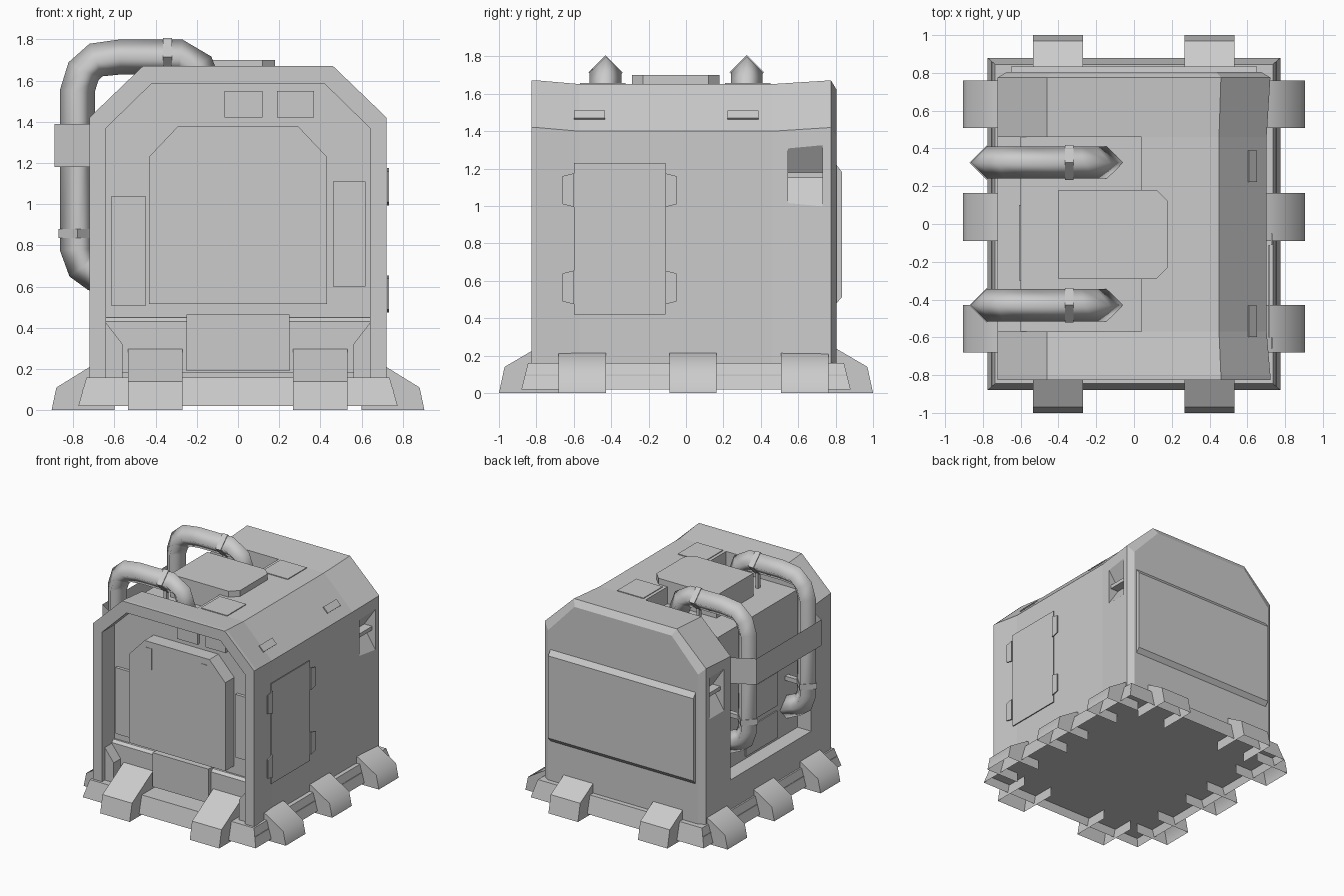
import bpy, bmesh
from math import radians
from mathutils import Vector

cube = bpy.data.objects.get("Cube")
if cube:
    bpy.data.objects.remove(cube, do_unlink=True)

GREY = (0.6, 0.6, 0.6, 1)
grey = bpy.data.materials.new("hull_grey")
grey.use_nodes = True
grey.diffuse_color = GREY
grey.node_tree.nodes["Principled BSDF"].inputs["Base Color"].default_value = GREY

DOWN, UP = (0, 0, -1), (0, 0, 1)


def loft(name, rings, smooth=0, skip=()):
    """Skin closed rings of points; faces towards a skip direction stay open."""
    bm = bmesh.new()
    loops = [[bm.verts.new(p) for p in ring] for ring in rings]
    n = len(loops[0])
    for a, b in zip(loops, loops[1:]):
        for i in range(n):
            j = (i + 1) % n
            bm.faces.new((a[i], a[j], b[j], b[i]))
    bm.faces.new(loops[0])
    bm.faces.new(loops[-1])
    bmesh.ops.recalc_face_normals(bm, faces=bm.faces[:])
    bm.normal_update()
    gone = [f for f in bm.faces if any(f.normal.dot(Vector(d)) > 0.99 for d in skip)]
    bmesh.ops.delete(bm, geom=gone, context="FACES")
    mesh = bpy.data.meshes.new(name)
    bm.to_mesh(mesh)
    bm.free()
    ob = bpy.data.objects.new(name, mesh)
    bpy.context.collection.objects.link(ob)
    mesh.materials.append(grey)
    if smooth:
        bpy.ops.object.select_all(action="DESELECT")
        ob.select_set(True)
        bpy.context.view_layer.objects.active = ob
        bpy.ops.object.shade_smooth_by_angle(angle=radians(smooth))
    return ob


def prism(name, axis, pts, a, b, **kw):
    """Extrude a 2D outline along an axis from a to b."""
    place = {"x": lambda p, d: (d, p[0], p[1]),
             "y": lambda p, d: (p[0], d, p[1]),
             "z": lambda p, d: (p[0], p[1], d)}[axis]
    return loft(name, [[place(p, d) for p in pts] for d in (a, b)], **kw)


def box(name, x0, x1, y0, y1, z0, z1):
    return prism(name, "z", [(x0, y0), (x1, y0), (x1, y1), (x0, y1)], z0, z1)


def mirror_x(pts):
    """Complete a right-hand outline with its left half."""
    return pts + [(-x, z) for x, z in reversed(pts)]


def diamond(u, v, r):
    return [(u + r, v), (u, v + r), (u - r, v), (u, v - r)]


def cut(target, cutter):
    mod = target.modifiers.new("cut", "BOOLEAN")
    mod.operation = "DIFFERENCE"
    mod.solver = "EXACT"
    mod.object = cutter
    bpy.context.view_layer.objects.active = target
    bpy.ops.object.modifier_apply(modifier=mod.name)
    bpy.data.objects.remove(cutter, do_unlink=True)


# Main shell: the roof and left wall are pinched between the end frames
def section(y, drop, left, right):
    def half(e):
        return [(0.722 - e, 0.16), (0.722 - e, 1.42 - drop), (0.46 - e / 2, 1.672 - drop)]
    return [(x, y, z) for x, z in half(left) + [(-x, z) for x, z in reversed(half(right))]]


stations = [(-0.825, 0, 0, 0), (-0.8, 0, 0, 0), (-0.57, 0.02, 0.02, 0), (0.46, 0.02, 0.02, 0),
            (0.775, 0, 0, 0), (0.805, 0.05, 0.05, 0.05)]
shell = loft("shell", [section(*s) for s in stations])

# Front alcove, pipe bay and rear side vents
cut(shell, prism("alcove_cutter", "y", mirror_x([(0.64, 0.1), (0.64, 1.37), (0.42, 1.585)]), -1, -0.665))
bay = [(-1, 0.4), (-0.6, 0.4), (-0.6, 1.515), (0.04, 1.515), (0.04, 2), (-1, 2)]
cut(shell, prism("bay_cutter", "y", bay, -0.57, 0.46))
for s in (1, -1):
    notch = [(s * 0.77, 1.4), (s * 0.61, 1.165), (s * 0.77, 0.92)]
    cut(shell, prism("vent_cutter", "y", notch, 0.545, 0.73))
    prism("vent_bar", "y", [(s * 0.6, 1.15), (s * 0.69, 1.15), (s * 0.69, 1.18), (s * 0.6, 1.18)],
          0.545, 0.73)

# Door with handles, and the alcove plates
prism("door", "y", mirror_x([(0.432, 0.515), (0.432, 1.23), (0.29, 1.38)]), -0.78, -0.65)
for x in (-0.252, 0.243):
    box("door_handle", x - 0.027, x + 0.027, -0.784, -0.775, 1.16, 1.33)
for x0, x1, z0, z1 in [(-0.615, -0.45, 0.505, 1.04), (0.46, 0.62, 0.6, 1.11),
                       (-0.065, 0.12, 1.42, 1.55), (0.19, 0.37, 1.42, 1.55)]:
    box("alcove_plate", x0, x1, -0.69, -0.65, z0, z1)

# Sill under the door, its centre step and side gussets
prism("door_sill", "x", [(-0.7, 0.18), (-0.7, 0.43), (-0.68, 0.45), (-0.65, 0.45), (-0.65, 0.18)],
      -0.64, 0.64)
box("door_step", -0.25, 0.25, -0.735, -0.65, 0.19, 0.465)
for s in (1, -1):
    gusset = [(s * 0.645, 0.43), (s * 0.56, 0.32), (s * 0.56, 0.16), (s * 0.645, 0.16)]
    prism("gusset", "y", gusset, -0.79, -0.65)

# Back panel with bevelled top and bottom
prism("back_panel", "x", [(0.79, 0.475), (0.805, 0.48), (0.835, 0.515), (0.835, 1.18),
                          (0.805, 1.22), (0.79, 1.23)], -0.65, 0.65)

# Side hatch, with hinge tabs standing just proud of it
prism("side_hatch", "x", [(-0.6, 0.42), (-0.11, 0.42), (-0.11, 1.23), (-0.6, 1.23)], 0.712, 0.72)
for edge, tip in ((-0.6, -0.66), (-0.11, -0.05)):
    for z in (0.565, 1.085):
        prism("hinge_tab", "x", [(edge, z - 0.09), (tip, z - 0.075), (tip, z + 0.075), (edge, z + 0.09)],
              0.724, 0.732)

# Roof hatch, roof plates and slope plates
prism("roof_hatch", "z", [(-0.4, -0.29), (0.12, -0.29), (0.18, -0.23), (0.18, 0.12), (0.12, 0.18),
                          (-0.4, 0.18)], 1.5, 1.7)
for y in (0.33, -0.445):
    box("roof_plate", 0.065, 0.3, y - 0.122, y + 0.122, 1.65, 1.658)
for y in (0.305, -0.515):
    prism("slope_plate", "y", [(0.604, 1.504), (0.644, 1.464), (0.65, 1.47), (0.61, 1.51)],
          y - 0.083, y + 0.083)

# Pipes with a diamond section, and their clamps
path = [(-0.56, 0.6), (-0.69, 0.66), (-0.75, 0.7), (-0.78, 0.78), (-0.78, 1.55), (-0.75, 1.645),
        (-0.69, 1.7), (-0.57, 1.715), (-0.28, 1.715), (-0.2, 1.67), (-0.14, 1.5)]
R = 0.085


def pipe(y):
    pts = [Vector((x, y, z)) for x, z in path]
    rings = []
    for i, p in enumerate(pts):
        t = (pts[min(i + 1, len(pts) - 1)] - pts[max(i - 1, 0)]).normalized()
        side = Vector((0, R, 0))
        out = t.cross(Vector((0, 1, 0))) * R
        rings.append([p + side, p + out, p - side, p - out])
    loft("pipe", rings, smooth=100)


for y in (0.325, -0.43):
    pipe(y)
    prism("top_clamp", "x", diamond(y, 1.715, R + 0.007), -0.365, -0.32)
    box("clamp_post", -0.355, -0.33, y - 0.015, y + 0.015, 1.5, 1.7)
    prism("lower_clamp", "z", diamond(-0.78, y, R + 0.006), 0.835, 0.88)
    box("clamp_arm", -0.74, -0.59, y - 0.02, y + 0.02, 0.84, 0.875)

# Open strap wrapped round both pipes, from one edge of the bay to the other
prism("pipe_strap", "z", [(-0.72, 0.46), (-0.89, 0.37), (-0.89, -0.46), (-0.72, -0.57)], 1.18, 1.39,
      skip=[UP, DOWN, (1, 0, 0)])
for z0, z1 in ((0.42, 0.64), (0.68, 0.95)):
    box("bay_plate", -0.609, -0.595, -0.3, 0.1, z0, z1)

# Sloped base skirt with a raised floor inside
loft("base", [[(x * a, y * b, z) for a, b in ((1, 1), (-1, 1), (-1, -1), (1, -1))]
              for x, y, z in ((0.775, 0.88, 0.02), (0.735, 0.845, 0.16))], skip=[DOWN])
box("underfloor", -0.755, 0.755, -0.86, 0.86, 0.08, 0.1)

# Hollow feet around the base, open below and behind
for s in (1, -1):
    side_foot = [(s * x, z) for x, z in
                 [(0.6, 0), (0.905, 0), (0.882, 0.11), (0.72, 0.21), (0.6, 0.235)]]
    for y in (0.635, 0.037, -0.555):
        prism("side_foot", "y", side_foot, y - 0.126, y + 0.126, smooth=60, skip=[DOWN, (-s, 0, 0)])
    end_foot = [(s * y, z) for y, z in [(0.68, 0), (1, 0), (0.97, 0.14), (0.68, 0.31)]]
    for x in (-0.402, 0.4):
        prism("end_foot", "x", end_foot, x - 0.132, x + 0.132, skip=[DOWN, (0, -s, 0)])
